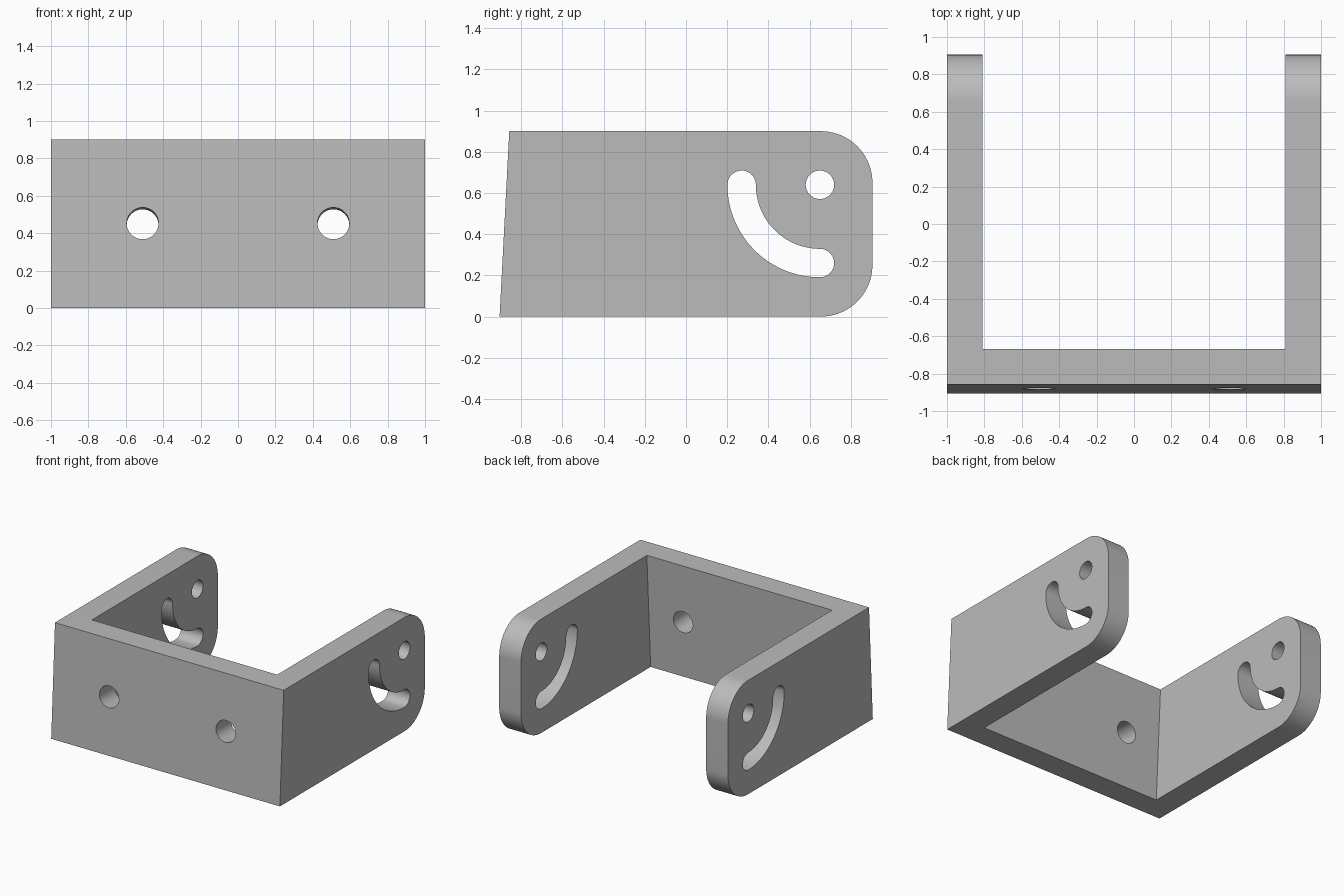
import bpy, bmesh
from math import sin, cos, pi, atan2, hypot
from mathutils import Matrix

if "Cube" in bpy.data.objects:
    bpy.data.objects.remove(bpy.data.objects["Cube"])

FRONT, BACK, HEIGHT, LEAN = -0.905, 0.905, 0.9, 0.047
WALL, CORNER = 0.19, 0.25
PIVOT, SWEEP, SLOT_R = (0.65, 0.64), 0.38, 0.069

grey = bpy.data.materials.new("plain grey")
grey.use_nodes = True
grey.diffuse_color = (0.5, 0.5, 0.5, 1)
grey.node_tree.nodes["Principled BSDF"].inputs["Base Color"].default_value = (0.5, 0.5, 0.5, 1)


def arc(centre, radius, start, end, steps=24):
    """Points (y, z) along an arc, angles in radians."""
    angles = [start + (end - start) * i / steps for i in range(steps + 1)]
    return [(centre[0] + radius * cos(a), centre[1] + radius * sin(a)) for a in angles]


def prism(name, outline, half_width):
    """Extrude a side outline (y, z) across x."""
    bm = bmesh.new()
    face = bm.faces.new([bm.verts.new((-half_width, y, z)) for y, z in outline])
    side = bmesh.ops.extrude_face_region(bm, geom=[face])["geom"]
    moved = [v for v in side if isinstance(v, bmesh.types.BMVert)]
    bmesh.ops.translate(bm, verts=moved, vec=(2 * half_width, 0, 0))
    return finish(name, bm)


def finish(name, bm):
    bmesh.ops.recalc_face_normals(bm, faces=bm.faces)
    mesh = bpy.data.meshes.new(name)
    bm.to_mesh(mesh)
    bm.free()
    mesh.materials.append(grey)
    obj = bpy.data.objects.new(name, mesh)
    bpy.context.collection.objects.link(obj)
    return obj


# Bracket body: leaning front face, rounded rear corners
bracket = prism("bracket", [(FRONT + LEAN, HEIGHT), (FRONT, 0)]
                + arc((BACK - CORNER, CORNER), CORNER, -pi / 2, 0)
                + arc((BACK - CORNER, HEIGHT - CORNER), CORNER, 0, pi / 2), 1)

# Open space between the arms, its front wall parallel to the front face
inner = FRONT + WALL
slope = LEAN / HEIGHT
cutters = [prism("inner_space_cutter", [(inner - slope, -1), (2, -1), (2, 2),
                                        (inner + 2 * slope, 2)], 1 - WALL)]

# Pivot holes and curved slots through both arms
cutters.append(prism("pivot_cutter", arc(PIVOT, SLOT_R, 0, 2 * pi, 48)[:-1], 1.2))
slot = (arc(PIVOT, SWEEP + SLOT_R, pi, 1.5 * pi, 36)
        + arc((PIVOT[0], PIVOT[1] - SWEEP), SLOT_R, -pi / 2, pi / 2)[1:]
        + arc(PIVOT, SWEEP - SLOT_R, 1.5 * pi, pi, 36)[1:]
        + arc((PIVOT[0] - SWEEP, PIVOT[1]), SLOT_R, 0, pi)[1:-1])
cutters.append(prism("slot_cutter", slot, 1.2))

# Mounting holes square to the leaning front wall
for x in (-0.51, 0.51):
    bm = bmesh.new()
    place = (Matrix.Translation((x, FRONT + LEAN / 2 + WALL / 2, 0.448))
             @ Matrix.Rotation(pi / 2 - atan2(LEAN, HEIGHT), 4, "X"))
    bmesh.ops.create_cone(bm, cap_ends=True, segments=48, radius1=0.085,
                          radius2=0.085, depth=0.6, matrix=place)
    cutters.append(finish("mounting_hole_cutter", bm))

for cutter in cutters:
    mod = bracket.modifiers.new(cutter.name, "BOOLEAN")
    mod.operation, mod.solver, mod.object = "DIFFERENCE", "EXACT", cutter

# Bake the cuts and remove the cutters
bpy.context.view_layer.update()
cut = bracket.evaluated_get(bpy.context.evaluated_depsgraph_get())
bracket.data = bpy.data.meshes.new_from_object(cut)
bracket.modifiers.clear()
for cutter in cutters:
    bpy.data.objects.remove(cutter)

bpy.ops.object.select_all(action="DESELECT")
bracket.select_set(True)
bpy.context.view_layer.objects.active = bracket
bpy.ops.object.shade_smooth_by_angle(angle=pi / 6)
